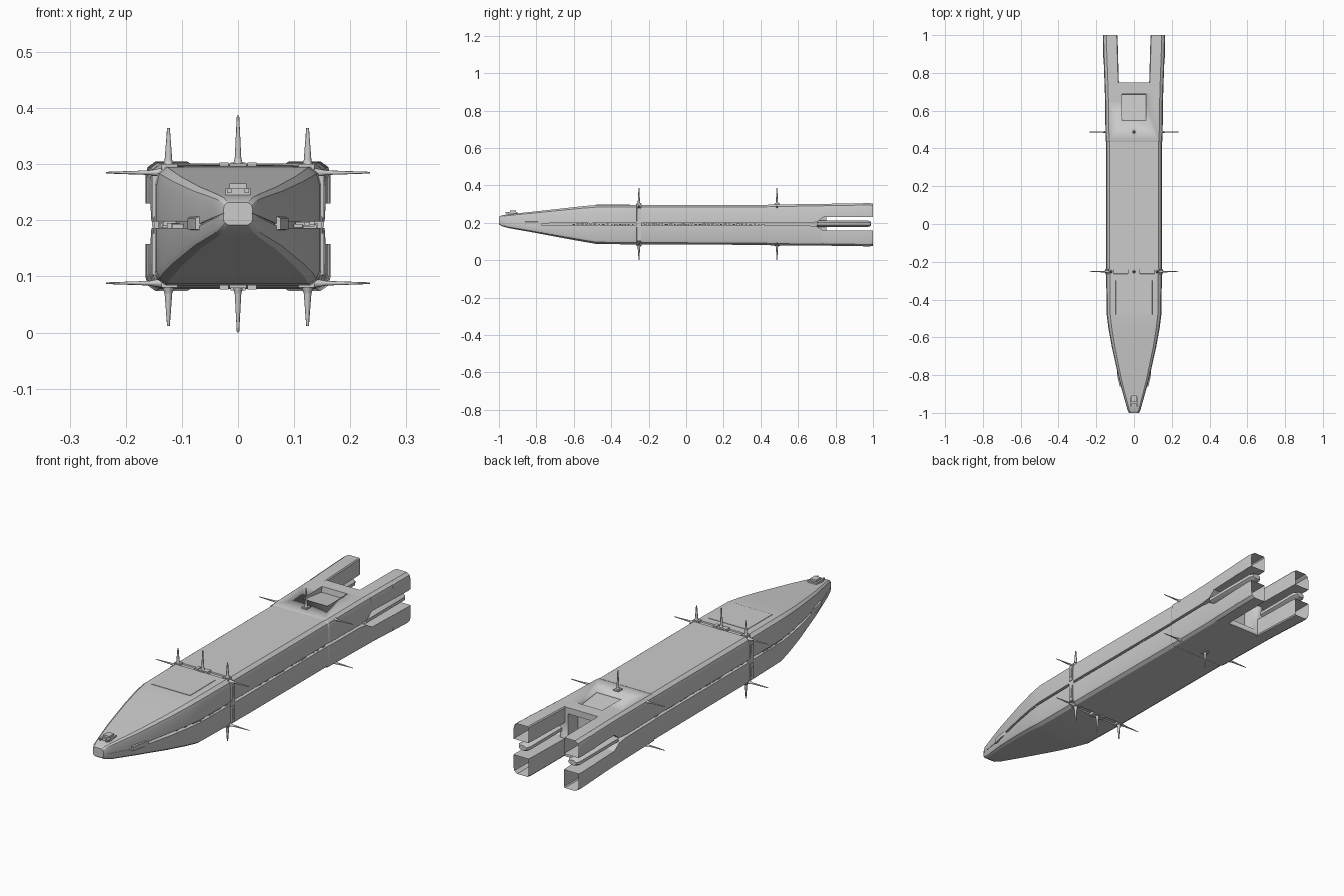
import bpy, bmesh, math, random
from mathutils import Matrix, Vector

if "Cube" in bpy.data.objects:
    bpy.data.objects.remove(bpy.data.objects["Cube"])

random.seed(4)


def finish(bm, name, angle=25):
    bmesh.ops.recalc_face_normals(bm, faces=bm.faces)
    me = bpy.data.meshes.new(name)
    bm.to_mesh(me)
    bm.free()
    ob = bpy.data.objects.new(name, me)
    bpy.context.collection.objects.link(ob)
    bpy.ops.object.select_all(action='DESELECT')
    ob.select_set(True)
    bpy.context.view_layer.objects.active = ob
    bpy.ops.object.shade_smooth_by_angle(angle=math.radians(angle))
    return ob


def loft(bm, rings):
    """Skin a list of equal-length point rings; returns the two end caps."""
    vs = [[bm.verts.new(p) for p in r] for r in rings]
    n = len(vs[0])
    for a, b in zip(vs, vs[1:]):
        for i in range(n):
            bm.faces.new((a[i], a[(i + 1) % n], b[(i + 1) % n], b[i]))
    return bm.faces.new(vs[0]), bm.faces.new(vs[-1])


def box(bm, c, s, rot=None):
    m = Matrix.Translation(c) @ (rot or Matrix()) @ Matrix.Diagonal((*s, 1))
    bmesh.ops.create_cube(bm, size=1, matrix=m)


def cut(ob, c, s, rot=None):
    bm = bmesh.new()
    box(bm, c, s, rot)
    cutter = finish(bm, "cutter")
    cutter.hide_render = True
    mod = ob.modifiers.new("cut", 'BOOLEAN')
    mod.operation, mod.solver, mod.object = 'DIFFERENCE', 'EXACT', cutter
    bpy.context.view_layer.objects.active = ob
    bpy.ops.object.modifier_apply(modifier=mod.name)
    bpy.data.objects.remove(cutter)


def section(y, w, zt, zb, c, s, g, d):
    """Chamfered hull section with a groove of half height g, depth d at z=s."""
    half = [(w - c, zt), (w - c * .25, zt - c * .6), (w, zt - c * 1.6), (w, s + g), (w - d, s + g),
            (w - d, s - g), (w, s - g), (w, zb + c * 1.2), (w - c * .25, zb + c * .5), (w - c, zb)]
    return [(x, y, z) for x, z in half] + [(-x, y, z) for x, z in reversed(half)]


# Main hull: tapered nose, long body, shallow belt at y = -0.25
S = .192
stations = [
    (-1.0, .026, .232, .192, .008, .212, .001, .001),
    (-.985, .034, .240, .182, .009, .208, .001, .001),
    (-.95, .044, .245, .172, .010, .204, .001, .001),
    (-.86, .069, .255, .156, .012, S, .002, .003),
    (-.82, .080, .259, .149, .013, S, .005, .016),
    (-.65, .118, .278, .117, .016, S, .006, .028),
    (-.55, .136, .289, .099, .018, S, .006, .03),
    (-.48, .145, .295, .087, .019, S, .006, .03),
    (-.264, .148, .296, .084, .020, S, .006, .03),
    (-.262, .143, .291, .089, .020, S, .006, .03),
    (-.242, .143, .291, .089, .020, S, .006, .03),
    (-.240, .149, .296, .084, .020, S, .006, .03),
    (.435, .149, .296, .082, .020, S, .006, .03)]
bm = bmesh.new()
loft(bm, [section(*s) for s in stations])
finish(bm, "main_hull")

# Engine block behind the hull; its side groove flares open at the rear
bm = bmesh.new()
loft(bm, [section(*s) for s in [
    (.43, .146, .293, .085, .018, S, .006, .03),
    (.44, .151, .297, .080, .018, S, .006, .03),
    (.65, .154, .300, .078, .018, S, .006, .03),
    (.70, .155, .301, .078, .018, S, .012, .035),
    (.735, .156, .301, .078, .018, .194, .036, .05),
    (.75, .156, .301, .078, .018, .194, .036, .05)]])
block = finish(bm, "engine_block")
cut(block, (0, .62, .309), (.125, .14, .05), Matrix.Rotation(math.radians(-7), 4, 'X'))
cut(block, (0, .74, .188), (.13, .12, .17))

# Four hollow engine prongs
bm = bmesh.new()
for sx in (1, -1):
    for up in (1, 0):
        rings = []
        for y, xi, xo, dz in ((.73, .080, .156, 0), (.98, .087, .165, .004), (1.0, .089, .163, .002)):
            inner, outer = (.230, .301 + dz) if up else (.158, .078 - dz)
            k = 1 if up else -1
            rings.append([(sx * x, y, z) for x, z in (
                (xi, inner), (xo, inner), (xo, outer - k * .026), (xo - .004, outer - k * .01),
                (xo - .018, outer), (xi + .004, outer), (xi, outer - k * .005))])
        end = loft(bm, rings)[1]
        bmesh.ops.inset_individual(bm, faces=[end], thickness=.009)
        deep = bmesh.ops.extrude_discrete_faces(bm, faces=[end])['faces'][0]
        for v in deep.verts:
            v.co.y -= .12
finish(bm, "engine_prongs")

# Slim bars between the prongs
bm = bmesh.new()
for sx in (1, -1):
    loft(bm, [[(sx * .125 + r * 1.7 * math.cos(a), y, .195 + r * math.sin(a))
               for a in [math.tau * (i + .5) / 8 for i in range(8)]]
              for y, r in ((.70, .018), (.975, .018), (.99, .012))])
finish(bm, "engine_bars", 35)

# Machinery inside the side grooves
bm = bmesh.new()
for i in range(46):
    y = -.6 + i * .0225
    w = min(.146, .125 + (y + .6) * .17)
    for sx in (1, -1):
        box(bm, (sx * (w - .018), y, S + random.uniform(-.003, .003)),
            (random.uniform(.014, .03), random.uniform(.008, .02), random.uniform(.005, .009)))
finish(bm, "groove_machinery")

# Antenna spikes: flared foot and long thin tip
bm = bmesh.new()


def spike(base, direction, length, r):
    d = Vector(direction)
    rot = d.to_track_quat('Z', 'Y').to_matrix().to_4x4()
    for r1, r2, a, b in ((r * 2, r, 0, .022), (r, r * .35, .02, length)):
        bmesh.ops.create_cone(bm, cap_ends=True, segments=8, radius1=r1, radius2=r2, depth=b - a,
                              matrix=Matrix.Translation(Vector(base) + d * (a + b) / 2) @ rot)


for y in (-.252, .487):
    spike((0, y, .288), (0, 0, 1), .099, .006)
    spike((0, y, .092), (0, 0, -1), .092, .006)
    for sx in (1, -1):
        for z in (.285, .088):
            spike((sx * .135, y, z), (sx, 0, 0), .10, .0042)
for sx in (1, -1):
    spike((sx * .124, -.252, .285), (0, 0, 1), .08, .007)
    spike((sx * .124, -.252, .092), (0, 0, -1), .08, .007)
finish(bm, "antenna_spikes", 50)

# Belt fittings: side struts and small mounting blocks
bm = bmesh.new()
for sx in (1, -1):
    for z in (.242, .140):
        box(bm, (sx * .146, -.252, z), (.014, .022, .075))
        box(bm, (sx * .150, -.252, z), (.010, .012, .04))
    box(bm, (sx * .142, -.252, S), (.016, .03, .03))
    for z in (.294, .086):
        box(bm, (sx * .122, -.252, z), (.028, .026, .012))
        box(bm, (sx * .025, -.252, z), (.016, .026, .018))
for z in (.294, .086):
    box(bm, (0, -.252, z), (.03, .03, .014))
    box(bm, (0, .487, .297 if z > .2 else .081), (.026, .03, .012))
finish(bm, "belt_fittings")

# Nose turret
bm = bmesh.new()
box(bm, (0, -.925, .250), (.044, .05, .014))
box(bm, (0, -.925, .260), (.03, .034, .012))
for sx in (1, -1):
    box(bm, (sx * .016, -.95, .253), (.008, .03, .008))
finish(bm, "nose_turret")

# Cheek pods on the nose sides
bm = bmesh.new()
for sx in (1, -1):
    loft(bm, [[(sx * (x + dx), y, z) for dx, z in ((0, .182), (.014, .184), (.014, .204), (0, .21))]
              for y, x in ((-.86, .062), (-.80, .076), (-.77, .076))])
finish(bm, "cheek_pods")

# Raised dorsal panel on the nose slope
bm = bmesh.new()
loft(bm, [[(sx * w, y, z + dz) for sx, dz in ((-1, -.006), (1, -.006), (.96, .002), (-.96, .002))]
          for y, w, z in ((-.48, .10, .295), (-.30, .10, .2955))])
finish(bm, "dorsal_panel")
